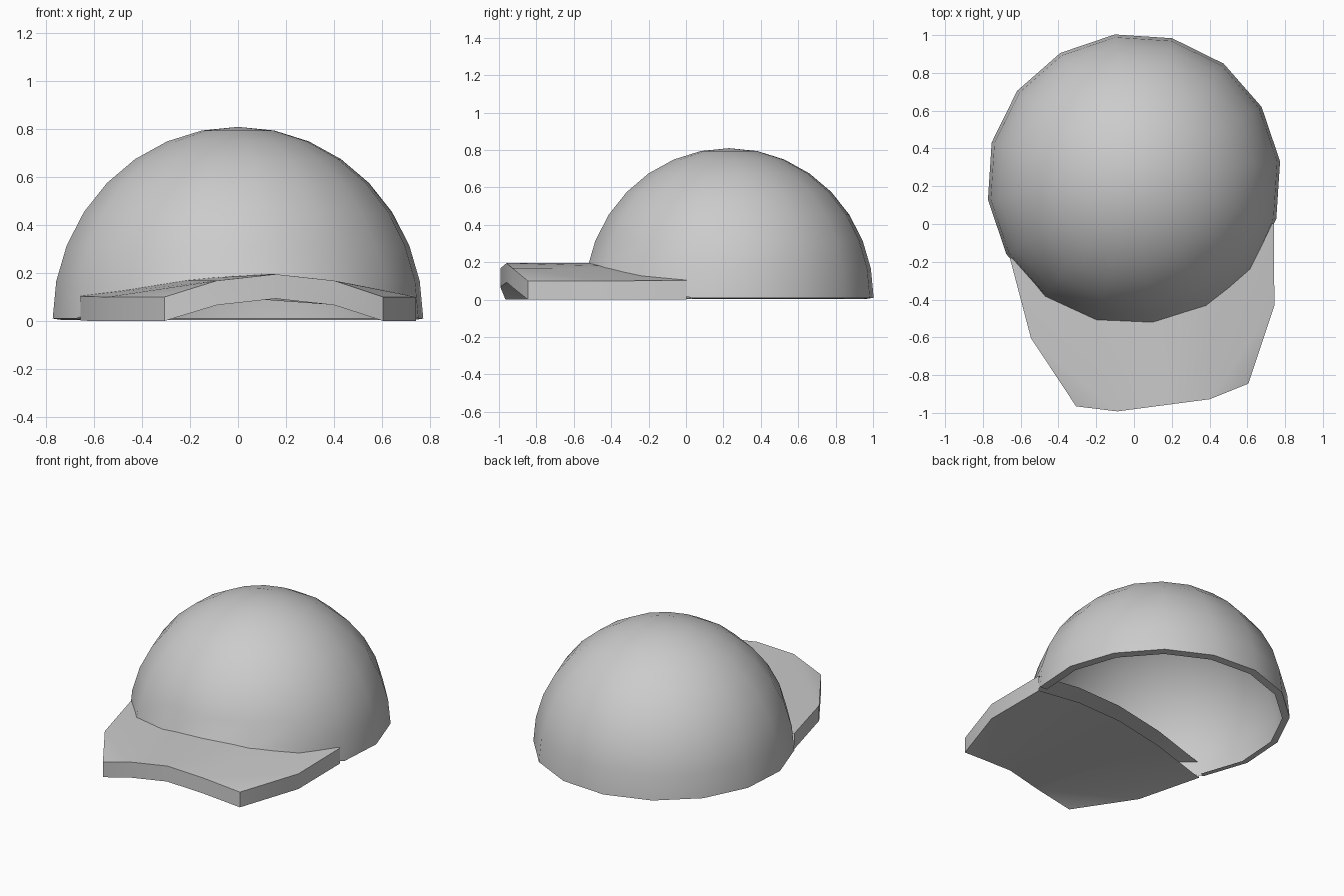
import bpy, bmesh, math
from mathutils import Vector

if "Cube" in bpy.data.objects:
    bpy.data.objects.remove(bpy.data.objects["Cube"])

CENTRE, TURN = (0, 0.23, 0), math.radians(7.5)
SEG, RINGS, R, H, Z0 = 16, 8, 0.78, 0.80, 0.01


def add_face(bm, verts, direction):
    """Make a face whose normal points along the given direction."""
    f = bm.faces.new(verts)
    f.normal_update()
    if f.normal.dot(Vector(direction)) < 0:
        f.normal_flip()
    return f


def finish(bm, name):
    mesh = bpy.data.meshes.new(name)
    bm.to_mesh(mesh)
    bm.free()
    ob = bpy.data.objects.new(name, mesh)
    bpy.context.collection.objects.link(ob)
    ob.location, ob.rotation_euler.z = CENTRE, TURN
    bpy.ops.object.select_all(action='DESELECT')
    ob.select_set(True)
    bpy.context.view_layer.objects.active = ob
    bpy.ops.object.shade_smooth_by_angle(angle=math.radians(32))


# Crown: open half sphere, its front base raised into the brim
bm = bmesh.new()
front_base = {0: 0.15, 1: 0.13, 2: 0.085}
steps = [min(i, SEG - i) for i in range(SEG)]   # steps away from the front
rings = []
for j in range(RINGS):
    e = j * math.pi / 2 / RINGS
    ring = []
    for i in range(SEG):
        a = i * 2 * math.pi / SEG
        z = Z0 + H * math.sin(e)
        if j == 0:
            z = front_base.get(steps[i], z)
        ring.append(bm.verts.new((R * math.cos(e) * math.sin(a),
                                  -R * math.cos(e) * math.cos(a), z)))
    rings.append(ring)
top = bm.verts.new((0, 0, Z0 + H))
for i in range(SEG):
    k = (i + 1) % SEG
    a = (i + 0.5) * 2 * math.pi / SEG
    out = (math.sin(a), -math.cos(a), 0.5)
    for lo, hi in zip(rings, rings[1:]):
        add_face(bm, (lo[i], lo[k], hi[k], hi[i]), out)
    add_face(bm, (rings[-1][i], rings[-1][k], top), (0, 0, 1))

# Narrow lip under the crown, everywhere except above the brim
lip = {i: bm.verts.new((v.co.x * 0.943, v.co.y * 0.943, 0.003))
       for i, v in enumerate(rings[0]) if steps[i] >= 3}
for i in range(3, SEG - 3):
    add_face(bm, (rings[0][i], rings[0][i + 1], lip[i + 1], lip[i]), (0, 0, -1))
finish(bm, "crown")

# Brim: arched plate, open at the back edge inside the crown
half = {
    "mid_front": (0, -1.20, 0.195), "front": (0.247, -1.20, 0.168),
    "corner": (0.46, -1.145, 0.10), "side": (0.65, -0.755, 0.10),
    "end": (0.705, -0.322, 0.103), "back": (0.35, -0.32, 0.170),
    "mid_back": (0, -0.32, 0.195),
}
panels = [("mid_front", "front", "back", "mid_back"),
          ("front", "corner", "side"), ("front", "side", "end", "back")]
edge = ["mid_front", "front", "corner", "side", "end"]
bm = bmesh.new()
for s in (1, -1):
    up = {n: bm.verts.new((s * x, y, z)) for n, (x, y, z) in half.items()}
    low = {n: bm.verts.new((s * x, y, max(0, z - 0.102)))
           for n, (x, y, z) in half.items()}
    for p in panels:
        add_face(bm, [up[n] for n in p], (0, 0, 1))
        add_face(bm, [low[n] for n in p], (0, 0, -1))
    for a, b in zip(edge, edge[1:]):
        mid = (up[a].co + up[b].co) / 2
        add_face(bm, (up[a], up[b], low[b], low[a]), (mid.x, mid.y + 0.3, 0))
bmesh.ops.remove_doubles(bm, verts=bm.verts[:], dist=1e-4)
finish(bm, "brim")
